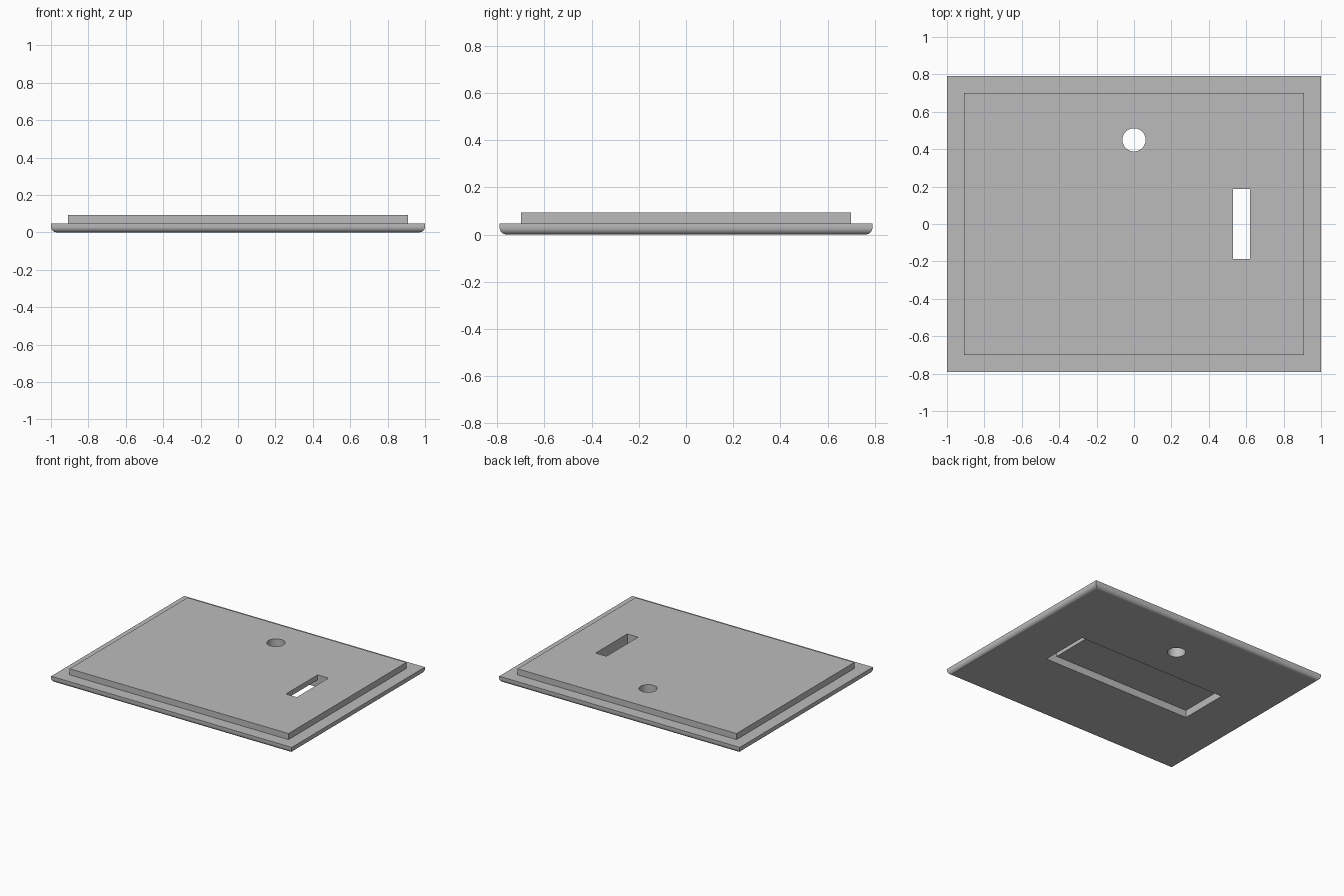
import bpy
import bmesh
import math

cube = bpy.data.objects.get("Cube")
if cube:
    bpy.data.objects.remove(cube, do_unlink=True)

HALF_X, HALF_Y = 1.0, 0.79
RIM_Z, TOP_Z = 0.047, 0.093
STEP, FILLET, SEGMENTS = 0.09, 0.03, 8

grey = bpy.data.materials.new("plain grey")
grey.use_nodes = True
colour = (0.5, 0.5, 0.5, 1)
grey.diffuse_color = colour
grey.node_tree.nodes["Principled BSDF"].inputs["Base Color"].default_value = colour


def loft(name, rings):
    """Closed solid through a stack of rings with equal point counts."""
    bm = bmesh.new()
    loops = [[bm.verts.new(p) for p in ring] for ring in rings]
    bm.faces.new(loops[0])
    bm.faces.new(loops[-1])
    n = len(loops[0])
    for a, b in zip(loops, loops[1:]):
        for i in range(n):
            j = (i + 1) % n
            bm.faces.new((a[i], a[j], b[j], b[i]))
    bmesh.ops.recalc_face_normals(bm, faces=bm.faces)
    mesh = bpy.data.meshes.new(name)
    bm.to_mesh(mesh)
    bm.free()
    mesh.materials.append(grey)
    obj = bpy.data.objects.new(name, mesh)
    bpy.context.collection.objects.link(obj)
    return obj


def rectangle(inset, z):
    x, y = HALF_X - inset, HALF_Y - inset
    return [(-x, -y, z), (x, -y, z), (x, y, z), (-x, y, z)]


def circle(radius, y, z, count=48):
    angles = [2 * math.pi * i / count for i in range(count)]
    return [(radius * math.cos(a), y + radius * math.sin(a), z) for a in angles]


# Plate: rounded lower edge, flat rim and raised inner panel
profile = []
for i in range(SEGMENTS + 1):
    a = math.pi / 2 * i / SEGMENTS
    profile.append((FILLET * (1 - math.sin(a)), FILLET * (1 - math.cos(a))))
profile += [(0, RIM_Z), (STEP, RIM_Z), (STEP, TOP_Z)]
plate = loft("cover_plate", [rectangle(inset, z) for inset, z in profile])

# Underside pocket that opens into the through slot at its left end
pocket = [(-0.62, -0.1), (0.62, -0.1), (0.62, 0.2),
          (0.53, 0.2), (0.53, 0.055), (-0.62, 0.055)]
pocket_cutter = loft("pocket_cutter",
                     [[(x, y, z) for x, z in pocket] for y in (-0.188, 0.188)])

# Round through hole
hole_cutter = loft("hole_cutter", [circle(0.062, 0.45, z) for z in (-0.1, 0.2)])

bpy.ops.object.select_all(action='DESELECT')
bpy.context.view_layer.objects.active = plate
plate.select_set(True)
for cutter in (pocket_cutter, hole_cutter):
    cutter.hide_render = True
    mod = plate.modifiers.new(cutter.name, 'BOOLEAN')
    mod.operation = 'DIFFERENCE'
    mod.solver = 'EXACT'
    mod.object = cutter
    bpy.ops.object.modifier_apply(modifier=mod.name)
    bpy.data.objects.remove(cutter, do_unlink=True)

# Smooth the fillet and hole, keep the level faces flat
bpy.ops.object.shade_smooth_by_angle(angle=math.radians(30))
for face in plate.data.polygons:
    if abs(face.normal.z) > 0.999:
        face.use_smooth = False
